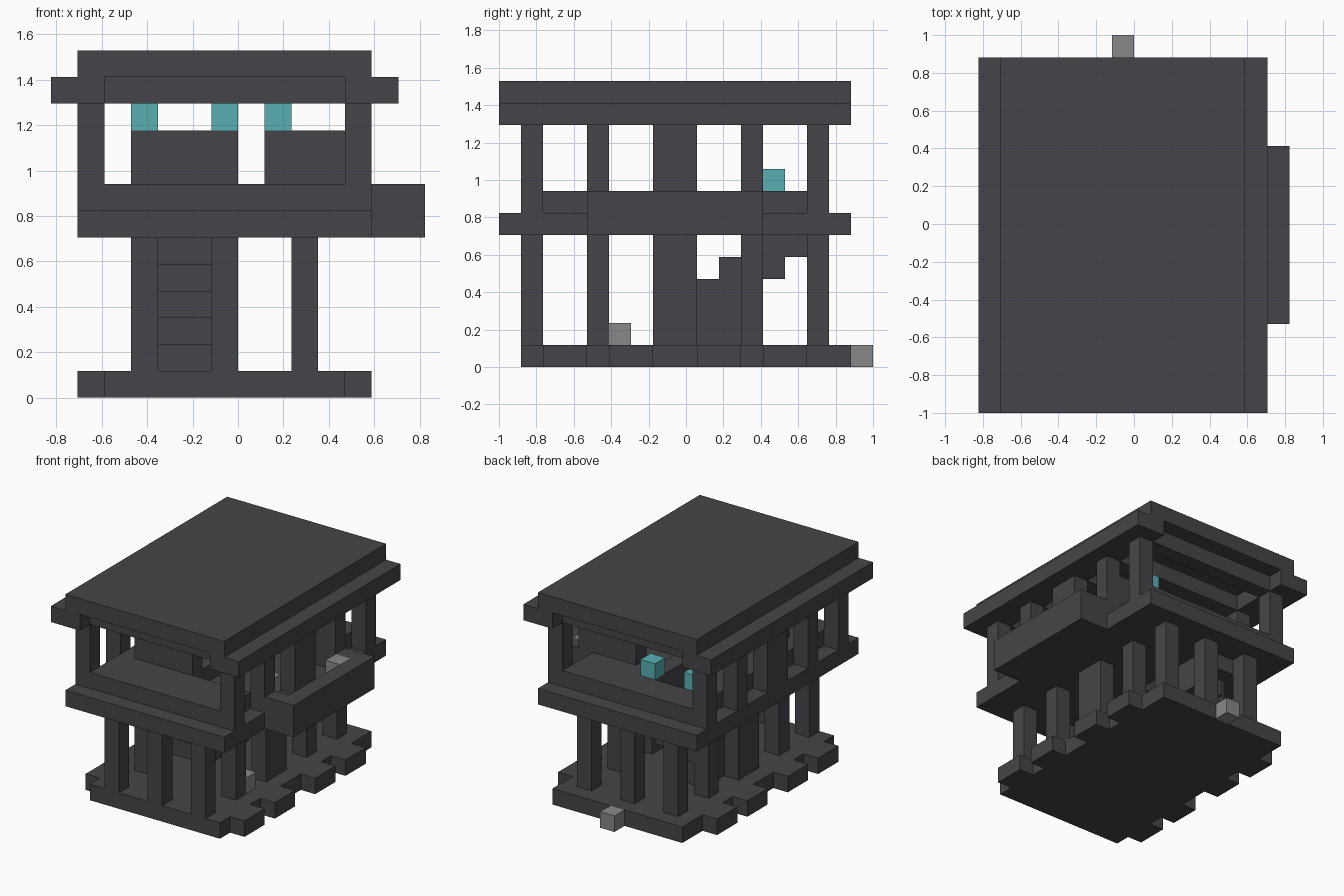
import bpy
import bmesh

if "Cube" in bpy.data.objects:
    bpy.data.objects.remove(bpy.data.objects["Cube"])

U = 2 / 17                      # size of one block
ORIGIN = (-7 * U, -1.0, 0.0)    # corner of the block grid


def material(name, rgb):
    m = bpy.data.materials.new(name)
    m.use_nodes = True
    m.diffuse_color = (*rgb, 1)
    m.node_tree.nodes["Principled BSDF"].inputs["Base Color"].default_value = (*rgb, 1)
    return m


STONE = material("dark stone", (0.060, 0.060, 0.067))
GREY = material("light grey", (0.246, 0.246, 0.246))
TEAL = material("teal glow", (0.100, 0.434, 0.456))


def part(name, boxes, mat=STONE):
    """Make one object from boxes given as (x, y, z) block ranges."""
    bm = bmesh.new()
    for ranges in boxes:
        cube = bmesh.ops.create_cube(bm, size=1)
        for v in cube["verts"]:
            for axis, (lo, hi) in enumerate(ranges):
                v.co[axis] = ORIGIN[axis] + U * (hi if v.co[axis] > 0 else lo)
    mesh = bpy.data.meshes.new(name)
    bm.to_mesh(mesh)
    bm.free()
    mesh.materials.append(mat)
    obj = bpy.data.objects.new(name, mesh)
    bpy.context.collection.objects.link(obj)
    return obj


def block(name, i, j, k, mat):
    return part(name, [((i, i + 1), (j, j + 1), (k, k + 1))], mat)


ROWS = [(1, 2), (4, 5), (7, 9), (11, 12), (14, 15)]          # column rows
GAPS = [(a[1], b[0]) for a, b in zip(ROWS, ROWS[1:])]        # spaces between rows

# Base slab with teeth between the column rows
part("base", [((2, 11), (1, 16), (0, 1))])
part("base_teeth", [((x, x + 1), g, (0, 1)) for x in (1, 11) for g in GAPS])

# Ground floor columns
part("lower_columns",
     [((x, x + 1), r, (1, 6)) for x in (3, 9) for r in ROWS]
     + [((6, 7), r, (1, 6)) for r in (ROWS[0], ROWS[-1])])

# Staircase rising to the back
part("stairs", [((4, 6), (7 + n, 8 + n), (1 if n < 4 else n - 1, n + 2)) for n in range(7)])

# Upper floor around the stairwell, with a projecting ledge
part("floor_ledge", [
    ((1, 4), (0, 16), (6, 7)), ((6, 12), (0, 16), (6, 7)),
    ((4, 6), (0, 8), (6, 7)), ((4, 6), (13, 16), (6, 7))])

# Raised floor, open towards the balcony
part("raised_floor", [
    ((1, 12), (1, 2), (7, 8)), ((1, 12), (14, 15), (7, 8)),
    ((2, 4), (2, 14), (7, 8)), ((4, 6), (2, 8), (7, 8)), ((4, 6), (13, 14), (7, 8)),
    ((6, 7), (2, 14), (7, 8)),
    ((7, 11), (2, 4), (7, 8)), ((7, 11), (11, 14), (7, 8))])

# Side balcony with its railing
part("balcony", [
    ((12, 14), (4, 12), (6, 7)), ((13, 14), (4, 12), (7, 8)),
    ((12, 13), (4, 5), (7, 8)), ((12, 13), (11, 12), (7, 8))])

# Upper columns and inner partitions
part("upper_columns", [((x, x + 1), r, (7, 11)) for x in (1, 11) for r in ROWS])
part("front_partition", [((3, 7), (4, 5), (8, 10))])
part("back_partition", [((8, 11), (11, 12), (8, 10))])

# Roof: side eaves, cross beams, top slab
part("eaves", [((x, x + 2), (0, 16), (11, 12)) for x in (0, 11)])
part("roof_beams", [((2, 11), r, (11, 12)) for r in ROWS])
part("roof", [((1, 12), (0, 16), (12, 13))])

# Glowing lamps on the partitions and beside the stairwell
for n, (i, j, k) in enumerate([(3, 4, 10), (6, 4, 10), (8, 11, 10), (3, 12, 8), (6, 12, 8)]):
    block(f"lamp_{n + 1}", i, j, k, TEAL)

# Loose grey blocks
for n, (i, j, k) in enumerate([(6, 16, 0), (9, 5, 1), (10, 6, 7), (12, 10, 7)]):
    block(f"grey_block_{n + 1}", i, j, k, GREY)
